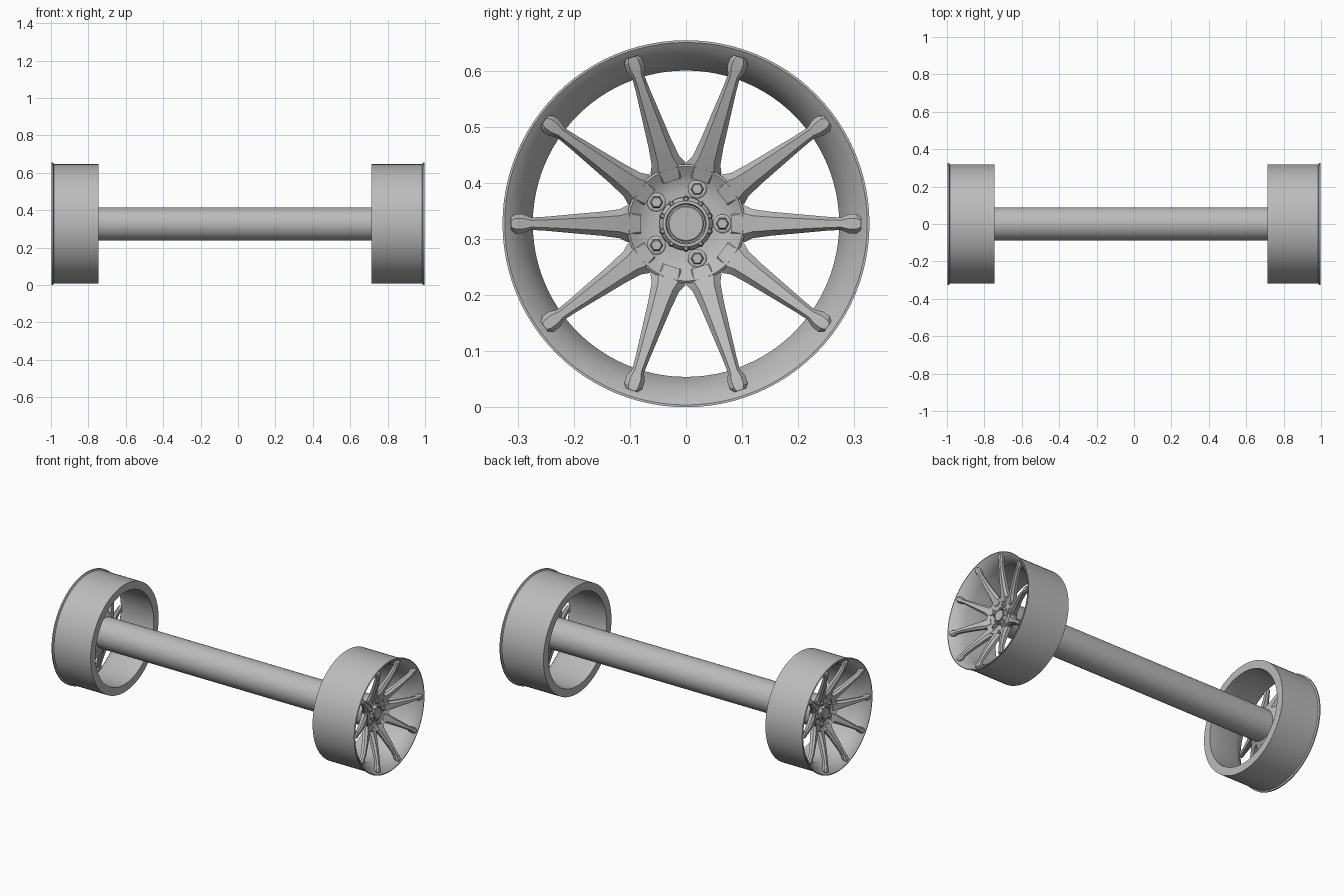
import bpy, bmesh
from math import cos, sin, pi, radians

AXIS_Z = 0.327

cube = bpy.data.objects.get("Cube")
if cube:
    bpy.data.objects.remove(cube, do_unlink=True)

metal = bpy.data.materials.new("grey metal")
metal.use_nodes = True
GREY = (0.5, 0.5, 0.5, 1)
metal.diffuse_color = GREY
metal.node_tree.nodes["Principled BSDF"].inputs["Base Color"].default_value = GREY


def finish(name, bm, angle=30):
    bmesh.ops.recalc_face_normals(bm, faces=bm.faces)
    mesh = bpy.data.meshes.new(name)
    bm.to_mesh(mesh)
    bm.free()
    mesh.materials.append(metal)
    obj = bpy.data.objects.new(name, mesh)
    bpy.context.collection.objects.link(obj)
    bpy.ops.object.select_all(action="DESELECT")
    obj.select_set(True)
    bpy.context.view_layer.objects.active = obj
    bpy.ops.object.shade_smooth_by_angle(angle=radians(angle))
    return obj


def skin(bm, rings, closed=False):
    """Bridge successive rings of vertices; cap the ends unless closed."""
    n = len(rings[0])
    pairs = list(zip(rings, rings[1:]))
    if closed:
        pairs.append((rings[-1], rings[0]))
    for a, b in pairs:
        for i in range(n):
            j = (i + 1) % n
            bm.faces.new((a[i], a[j], b[j], b[i]))
    if not closed:
        bm.faces.new(rings[0])
        bm.faces.new(rings[-1])


def lathe(bm, profile, side, segs=64, closed=False, cy=0, cz=0):
    """Turn (x, radius) points around an axis parallel to x."""
    rings = []
    for x, r in profile:
        rings.append([bm.verts.new((side * x, cy + r * cos(2 * pi * i / segs),
                                    AXIS_Z + cz + r * sin(2 * pi * i / segs)))
                      for i in range(segs)])
    skin(bm, rings, closed)


# Spoke stations: radius, front x, half width, thickness
SPOKE = [(0.080, 0.910, 0.026, 0.034), (0.104, 0.921, 0.033, 0.036),
         (0.118, 0.928, 0.026, 0.036), (0.150, 0.942, 0.0215, 0.034),
         (0.200, 0.963, 0.017, 0.030), (0.250, 0.981, 0.0125, 0.026),
         (0.276, 0.989, 0.011, 0.024), (0.290, 0.993, 0.017, 0.024),
         (0.304, 0.997, 0.017, 0.024), (0.312, 0.998, 0.011, 0.024)]


def add_spoke(bm, side, ang):
    rings = []
    for r, x, w, t in SPOKE:
        section = [(-0.55 * w, x), (0.55 * w, x), (w, x - 0.4 * t),
                   (0.9 * w, x - t), (-0.9 * w, x - t), (-w, x - 0.4 * t)]
        rings.append([bm.verts.new((side * px, r * cos(ang) - v * sin(ang),
                                    AXIS_Z + r * sin(ang) + v * cos(ang)))
                      for v, px in section])
    skin(bm, rings)


def make_wheel(label, side, inner_x):
    # Barrel with a flared outer lip
    bm = bmesh.new()
    lathe(bm, [(inner_x, 0.319), (0.985, 0.319), (0.989, 0.327), (0.996, 0.327),
               (0.996, 0.323), (0.988, 0.312), (0.965, 0.293), (0.925, 0.273),
               (inner_x, 0.273)], side, 96, closed=True)
    finish(label + "_rim", bm)

    # Ten tapered spokes
    bm = bmesh.new()
    for k in range(10):
        add_spoke(bm, side, k * pi / 5)
    finish(label + "_spokes", bm, 25)

    # Dished hub
    bm = bmesh.new()
    lathe(bm, [(0.870, 0.088), (0.885, 0.106), (0.917, 0.106), (0.920, 0.102),
               (0.910, 0.088), (0.903, 0.074), (0.900, 0.058), (0.900, 0.03)], side)
    finish(label + "_hub", bm, 45)

    # Centre nut: collar, recessed groove and cap
    bm = bmesh.new()
    lathe(bm, [(0.895, 0.048), (0.908, 0.047), (0.916, 0.041), (0.916, 0.036),
               (0.906, 0.034), (0.906, 0.032), (0.918, 0.032), (0.920, 0.030)], side, 40)
    # Grip teeth around the collar
    for k in range(10):
        a = (k + 0.5) * pi / 5
        lathe(bm, [(0.898, 0.006), (0.914, 0.005), (0.917, 0.003)], side, 6,
              cy=0.044 * cos(a), cz=0.044 * sin(a))
    finish(label + "_centre_nut", bm)

    # Five wheel bolts: round seat and hexagonal head
    bm = bmesh.new()
    for k in range(5):
        a = 2 * pi * k / 5
        pos = dict(cy=0.065 * cos(a), cz=0.065 * sin(a))
        lathe(bm, [(0.896, 0.017), (0.905, 0.017), (0.907, 0.014)], side, 20, **pos)
        lathe(bm, [(0.900, 0.012), (0.915, 0.011), (0.917, 0.009)], side, 6, **pos)
    finish(label + "_bolts", bm)


make_wheel("left", 1, 0.713)
make_wheel("right", -1, 0.745)

# Axle tube joining the hubs
bm = bmesh.new()
lathe(bm, [(-0.885, 0.089), (0.885, 0.089)], 1, 48)
finish("axle", bm)
